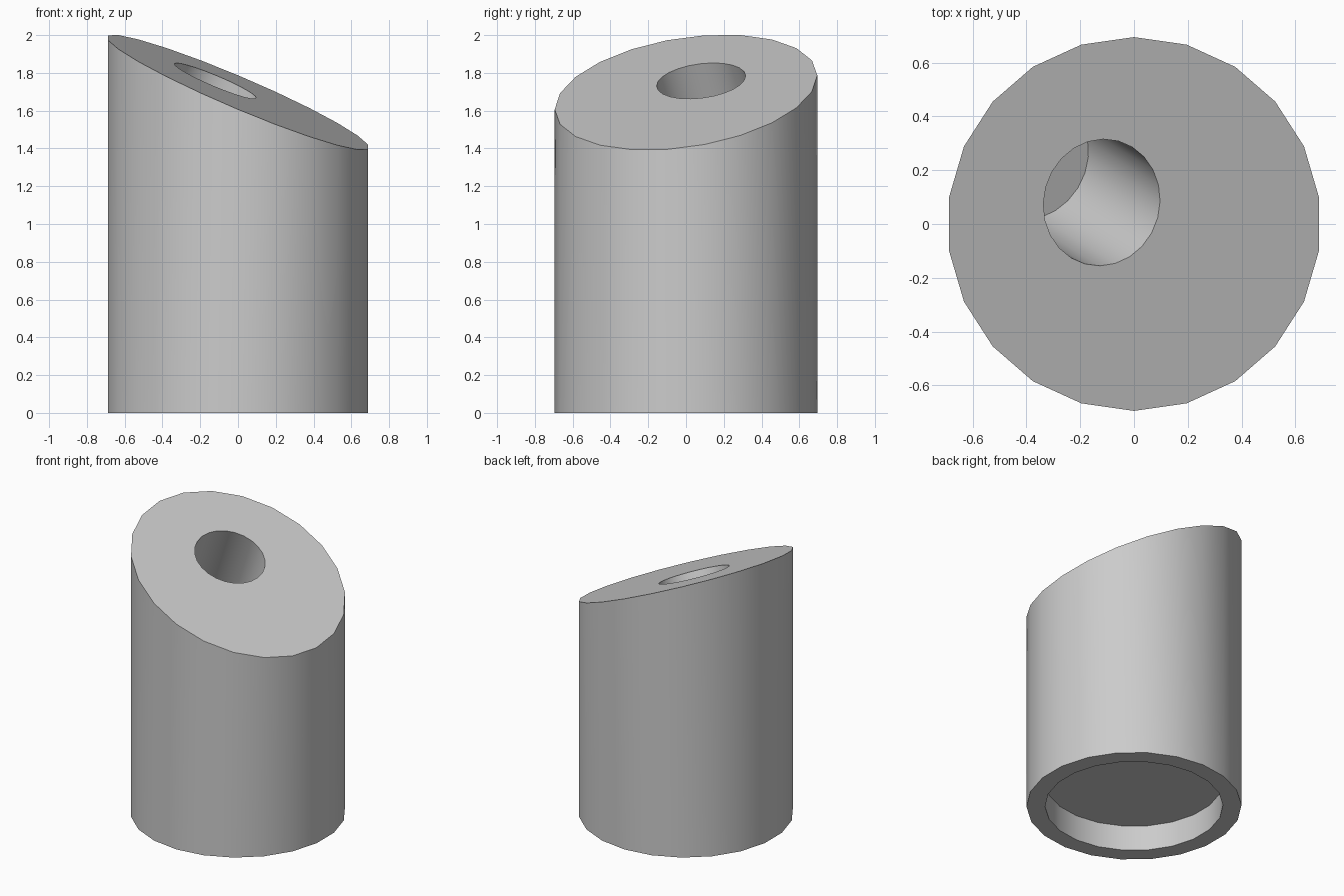
import bpy, bmesh, math
from mathutils import Vector

if "Cube" in bpy.data.objects:
    bpy.data.objects.remove(bpy.data.objects["Cube"], do_unlink=True)

grey = bpy.data.materials.new("plain grey")
grey.use_nodes = True
colour = (0.6, 0.6, 0.6, 1)
grey.diffuse_color = colour
grey.node_tree.nodes["Principled BSDF"].inputs["Base Color"].default_value = colour

RADIUS = 0.695
SIDES = 22


def top_height(x, y):
    """Height of the slanted top plane."""
    return 1.697 - 0.42 * x + 0.13 * y


def rod(name, radius, sides, start, end, phase=0.0):
    """Closed cylinder between two points."""
    start, end = Vector(start), Vector(end)
    axis = end - start
    bm = bmesh.new()
    bmesh.ops.create_cone(bm, cap_ends=True, segments=sides,
                          radius1=radius, radius2=radius, depth=axis.length)
    mesh = bpy.data.meshes.new(name)
    bm.to_mesh(mesh)
    bm.free()
    mesh.materials.append(grey)
    obj = bpy.data.objects.new(name, mesh)
    bpy.context.collection.objects.link(obj)
    obj.location = (start + end) / 2
    turn = axis.to_track_quat('Z', 'Y').to_euler()
    obj.rotation_euler = turn
    if axis.x == 0 and axis.y == 0:
        obj.rotation_euler = (0, 0, phase)
    return obj


# Body: upright cylinder whose upper rim is moved onto the slanted plane
body = rod("slanted_body", RADIUS, SIDES, (0, 0, 0), (0, 0, 1))
bpy.context.view_layer.update()
body.data.transform(body.matrix_world)
body.location = (0, 0, 0)
for v in body.data.vertices:
    if v.co.z > 0.5:
        v.co.z = top_height(v.co.x, v.co.y)

# Blind bore leaning into the top, and shallow recess under the base
mouth = Vector((-0.12, 0.08, top_height(-0.12, 0.08)))
inward = Vector((-0.47, 0.29, -1)).normalized()
cutters = [
    rod("bore_cutter", 0.235, 24, mouth + inward * 0.64, mouth - inward * 0.4),
    rod("recess_cutter", 0.575, SIDES, (0, 0, -0.2), (0, 0, 0.18)),
]

bpy.context.view_layer.objects.active = body
body.select_set(True)
for cutter in cutters:
    cut = body.modifiers.new(cutter.name, 'BOOLEAN')
    cut.operation = 'DIFFERENCE'
    cut.solver = 'EXACT'
    cut.object = cutter
    bpy.ops.object.modifier_apply(modifier=cut.name)
for cutter in cutters:
    bpy.data.objects.remove(cutter, do_unlink=True)

# Smooth walls, crisp rims
bpy.ops.object.shade_smooth_by_angle(angle=math.radians(30))
